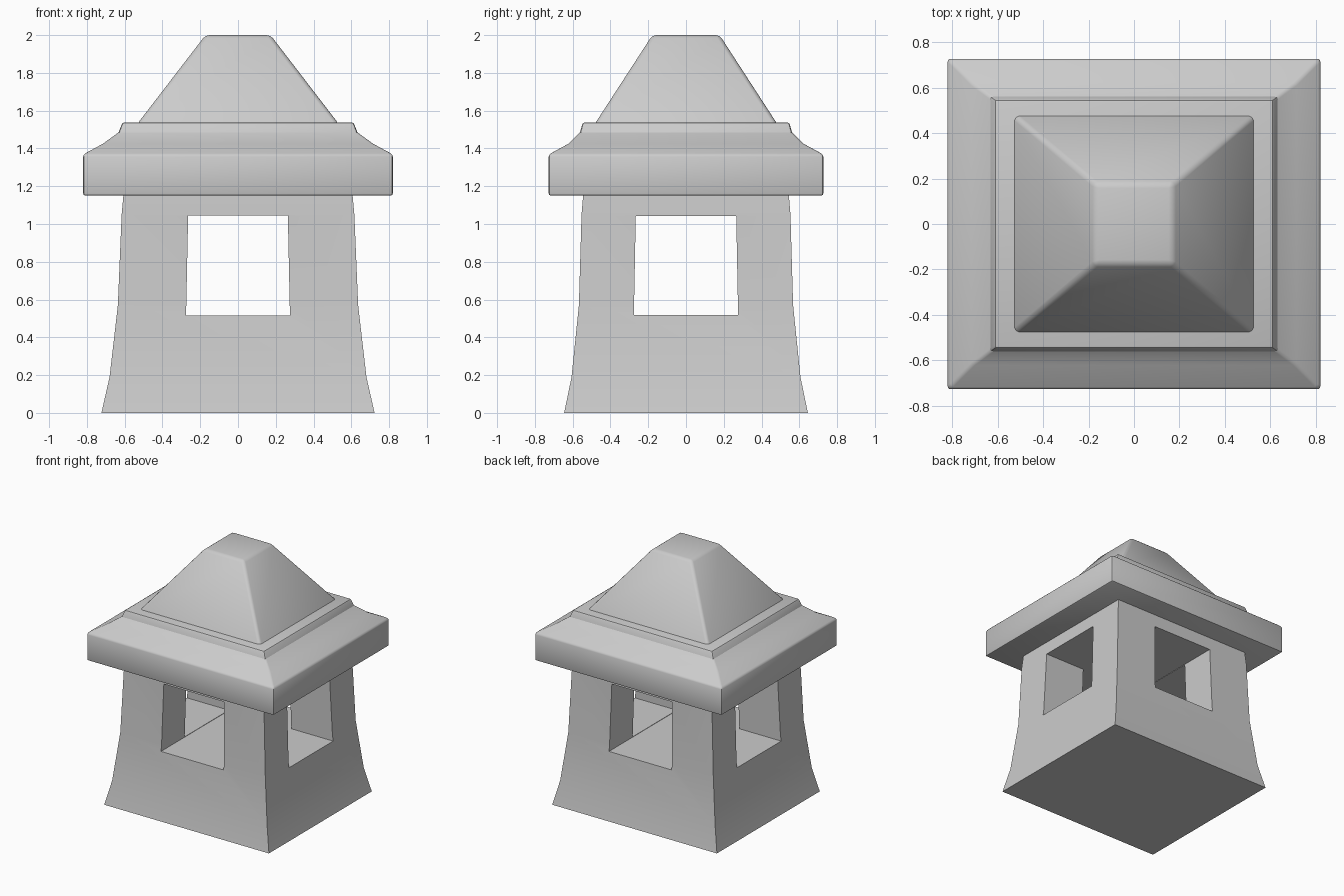
import bpy, bmesh
from math import radians

if "Cube" in bpy.data.objects:
    bpy.data.objects.remove(bpy.data.objects["Cube"])


def loft(name, rings):
    """Stack rectangles (half x, half y, z) into one closed solid."""
    bm = bmesh.new()
    loops = []
    for hx, hy, z in rings:
        loops.append([bm.verts.new((sx * hx, sy * hy, z))
                      for sx, sy in ((-1, -1), (1, -1), (1, 1), (-1, 1))])
    for low, high in zip(loops, loops[1:]):
        for i in range(4):
            j = (i + 1) % 4
            bm.faces.new((low[i], low[j], high[j], high[i]))
    bm.faces.new(loops[0][::-1])
    bm.faces.new(loops[-1])
    bmesh.ops.recalc_face_normals(bm, faces=bm.faces)
    mesh = bpy.data.meshes.new(name)
    bm.to_mesh(mesh)
    bm.free()
    obj = bpy.data.objects.new(name, mesh)
    bpy.context.collection.objects.link(obj)
    return obj


def activate(obj):
    bpy.ops.object.select_all(action='DESELECT')
    obj.select_set(True)
    bpy.context.view_layer.objects.active = obj


def finish(obj, bevel=0.0, limit=30, smooth=30):
    activate(obj)
    if bevel:
        mod = obj.modifiers.new("bevel", 'BEVEL')
        mod.width = bevel
        mod.segments = 2
        mod.limit_method = 'ANGLE'
        mod.angle_limit = radians(limit)
        bpy.ops.object.modifier_apply(modifier=mod.name)
    bpy.ops.object.shade_smooth_by_angle(angle=radians(smooth))


# Flared body
body = loft("lantern_body", [
    (0.723, 0.645, 0.0), (0.68, 0.606, 0.19), (0.636, 0.567, 0.57),
    (0.616, 0.553, 1.05), (0.605, 0.543, 1.17)])

# Crossing window tunnels, slightly narrower at the top
cutters = [
    loft("window_cutter_front", [(0.275, 1.0, 0.515), (0.264, 1.0, 1.045)]),
    loft("window_cutter_side", [(1.0, 0.276, 0.518), (1.0, 0.266, 1.042)])]
for cutter in cutters:
    cutter.hide_render = True
    activate(body)
    cut = body.modifiers.new("cut", 'BOOLEAN')
    cut.operation = 'DIFFERENCE'
    cut.solver = 'EXACT'
    cut.object = cutter
    bpy.ops.object.modifier_apply(modifier=cut.name)
for cutter in cutters:
    bpy.data.objects.remove(cutter)
finish(body)

# Overhanging eave with a curved slope up to a flat ledge
eave = loft("roof_eave", [
    (0.82, 0.727, 1.15), (0.82, 0.727, 1.368), (0.715, 0.622, 1.425),
    (0.632, 0.561, 1.485), (0.612, 0.547, 1.538)])
finish(eave, bevel=0.012, limit=35)

# Truncated pyramid cap
cap = loft("roof_cap", [(0.537, 0.486, 1.525), (0.172, 0.178, 2.0)])
finish(cap, bevel=0.02, smooth=40)
